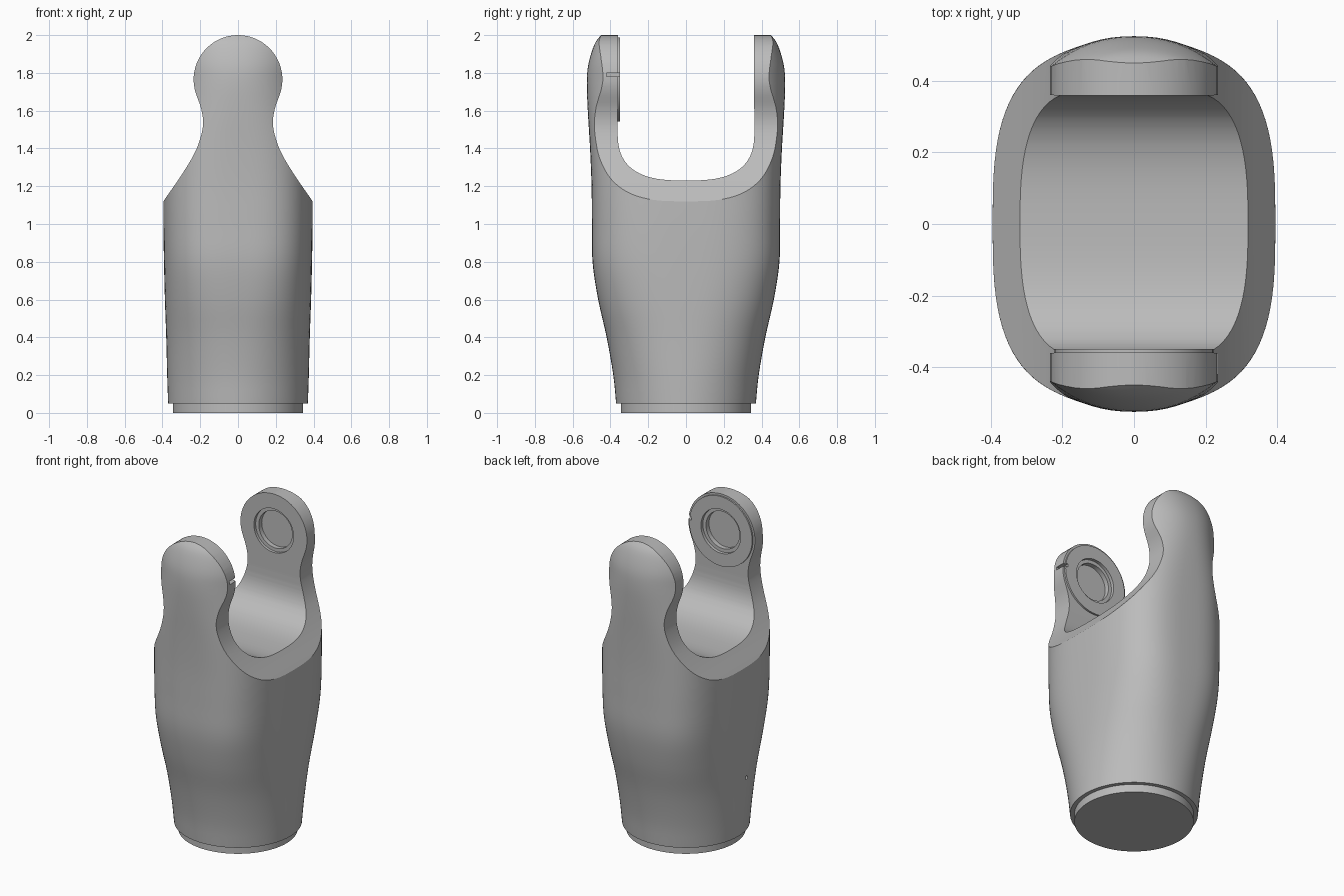
import bpy, bmesh, math
from mathutils import Vector

if "Cube" in bpy.data.objects:
    bpy.data.objects.remove(bpy.data.objects["Cube"], do_unlink=True)

grey = bpy.data.materials.new("mid grey")
grey.use_nodes = True
grey.diffuse_color = (0.5, 0.5, 0.5, 1)
grey.node_tree.nodes["Principled BSDF"].inputs["Base Color"].default_value = (0.5, 0.5, 0.5, 1)


def smooth_path(points, steps):
    """Catmull-Rom curve through points of any dimension."""
    p = [Vector(q) for q in points]
    p = [2 * p[0] - p[1]] + p + [2 * p[-1] - p[-2]]
    out = []
    for a, b, c, d in zip(p, p[1:], p[2:], p[3:]):
        for i in range(steps):
            t = i / steps
            out.append(0.5 * (2 * b + (c - a) * t + (2 * a - 5 * b + 4 * c - d) * t**2
                              + (3 * b - a - 3 * c + d) * t**3))
    return out + [p[-2]]


def loft(name, rings):
    """Skin closed rings of equal length and cap both ends."""
    bm = bmesh.new()
    loops = [[bm.verts.new(v) for v in ring] for ring in rings]
    n = len(loops[0])
    for lo, hi in zip(loops, loops[1:]):
        for i in range(n):
            j = (i + 1) % n
            bm.faces.new((lo[i], lo[j], hi[j], hi[i]))
    bm.faces.new(loops[0])
    bm.faces.new(loops[-1])
    bmesh.ops.recalc_face_normals(bm, faces=bm.faces)
    mesh = bpy.data.meshes.new(name)
    bm.to_mesh(mesh)
    bm.free()
    mesh.materials.append(grey)
    obj = bpy.data.objects.new(name, mesh)
    bpy.context.collection.objects.link(obj)
    return obj


def prism(name, outline, axis, start, end):
    """Extrude a 2D outline along x, y or z."""
    place = {"x": lambda u, v, t: (t, u, v),
             "y": lambda u, v, t: (u, t, v),
             "z": lambda u, v, t: (u, v, t)}[axis]
    return loft(name, [[place(u, v, t) for u, v in outline] for t in (start, end)])


def circle(radius, cu=0, cv=0, count=64):
    return [(cu + radius * math.cos(math.tau * i / count),
             cv + radius * math.sin(math.tau * i / count)) for i in range(count)]


def boolean(target, cutter, operation):
    """Apply a boolean and discard the cutter."""
    cutter.hide_render = True
    mod = target.modifiers.new("cut", "BOOLEAN")
    mod.operation, mod.object, mod.solver = operation, cutter, "EXACT"
    bpy.context.view_layer.update()
    graph = bpy.context.evaluated_depsgraph_get()
    mesh = bpy.data.meshes.new_from_object(target.evaluated_get(graph))
    target.modifiers.clear()
    target.data = mesh
    bpy.data.objects.remove(cutter, do_unlink=True)


def signed_power(value, power):
    return math.copysign(abs(value) ** power, value)


# Main body: height, half width, half depth, squareness
sections = [(0.05, 0.37, 0.37, 2), (0.2, 0.375, 0.385, 2.1), (0.4, 0.38, 0.42, 2.3),
            (0.6, 0.387, 0.465, 2.6), (0.8, 0.392, 0.495, 2.9), (1, 0.395, 0.498, 3),
            (1.2, 0.395, 0.5, 3), (1.4, 0.395, 0.508, 2.8), (1.6, 0.395, 0.52, 2.4),
            (1.75, 0.395, 0.525, 2.2), (1.85, 0.395, 0.516, 2.2), (1.95, 0.395, 0.485, 2.2),
            (2, 0.395, 0.45, 2.2), (2.03, 0.395, 0.42, 2.2)]
rings = []
for z, a, b, n in smooth_path(sections, 4):
    rings.append([(a * signed_power(math.cos(t), 2 / n), b * signed_power(math.sin(t), 2 / n), z)
                  for t in (math.tau * i / 96 for i in range(96))])
body = loft("fork_body", rings)

# Front silhouette: shoulders, neck and round head
EYE_Z, HEAD = 1.765, 0.235
neck = [(0.46, 1.02), (0.395, 1.12), (0.3, 1.258), (0.23, 1.375), (0.195, 1.47),
        (0.185, 1.54), (0.195, 1.61), (0.221, 1.685)]
side = [(0.46, -0.1)] + [tuple(p) for p in smooth_path(neck, 5)]
for deg in range(-14, 90, 6):
    a = math.radians(deg)
    side.append((HEAD * math.cos(a), EYE_Z + HEAD * math.sin(a)))
outline = side + [(0, EYE_Z + HEAD)] + [(-x, z) for x, z in reversed(side)]
boolean(body, prism("silhouette", outline, "y", -0.8, 0.8), "INTERSECT")

# U-shaped slot between the two arms
slot = [(-0.357, 2.3)]
for i in range(41):
    a = math.pi + math.pi * i / 40
    slot.append((0.362 * signed_power(math.cos(a), 0.72),
                 1.5 + 0.27 * signed_power(math.sin(a), 0.72)))
slot.append((0.357, 2.3))
boolean(body, prism("slot", slot, "x", -0.8, 0.8), "DIFFERENCE")

# Raised pad on the inside of the front arm
boolean(body, prism("pad", circle(0.222, 0, EYE_Z), "y", -0.4, -0.35), "UNION")

# Stepped round recesses in both arms
for sign, face in ((-1, 0.35), (1, 0.358)):
    for radius, depth in ((0.14, 0.02), (0.118, 0.05)):
        boolean(body, prism("recess", circle(radius, 0, EYE_Z, 48), "y",
                            sign * 0.3, sign * (face + depth)), "DIFFERENCE")

# Small notch in the rim of the front arm, and a pin hole low on one side
notch = [(0.205, 1.78), (0.3, 1.78), (0.3, 1.8), (0.205, 1.8)]
boolean(body, prism("notch", notch, "y", -0.42, -0.3), "DIFFERENCE")
boolean(body, prism("pin_hole", circle(0.012, -0.07, 0.4, 12), "x", -0.5, -0.36), "DIFFERENCE")

# Collar under the body
collar = prism("base_collar", circle(0.345, count=96), "z", 0, 0.06)

for obj in (body, collar):
    bpy.ops.object.select_all(action="DESELECT")
    obj.select_set(True)
    bpy.context.view_layer.objects.active = obj
    bpy.ops.object.shade_smooth_by_angle(angle=math.radians(28))
